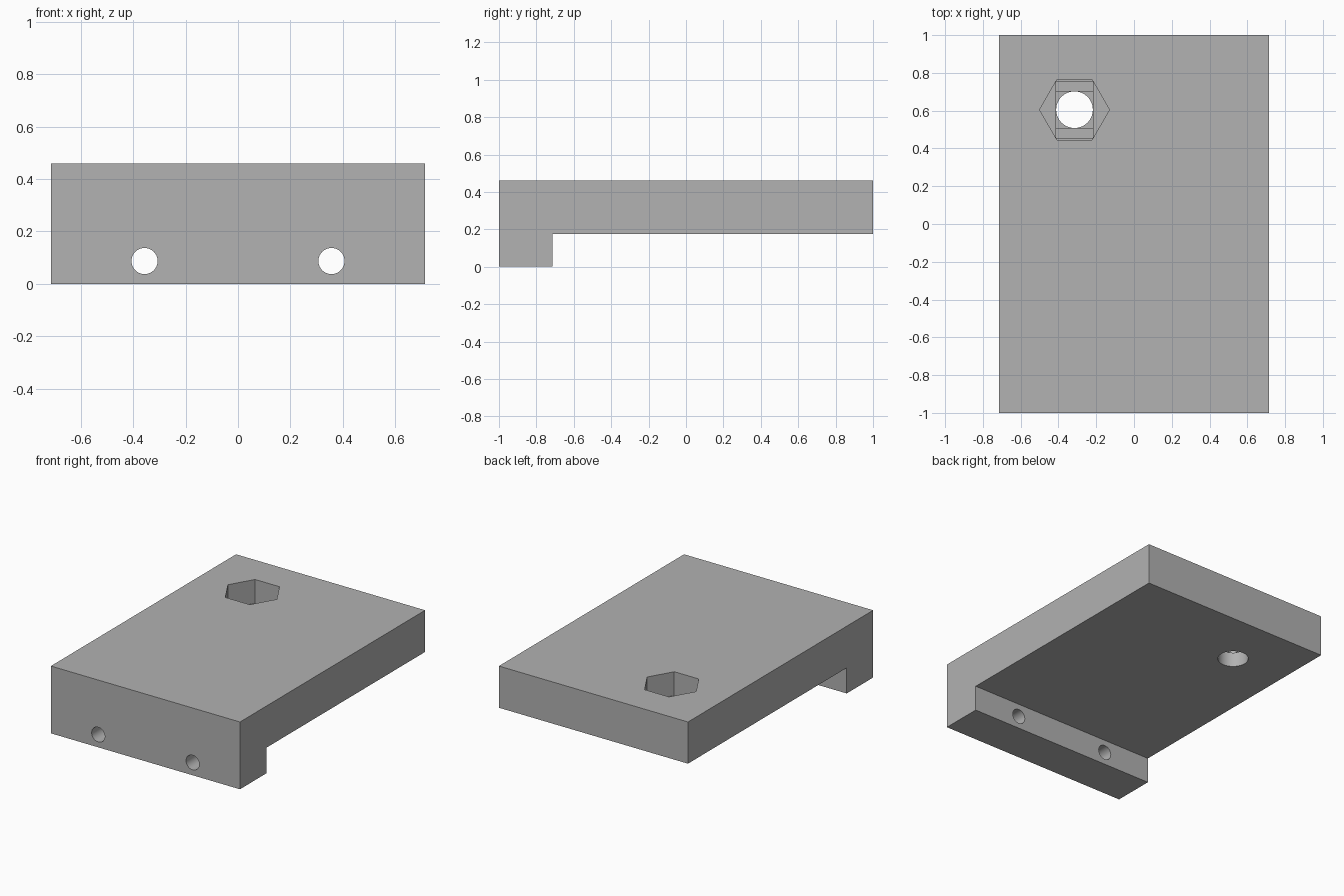
import bpy, bmesh, math
from mathutils import Matrix

cube = bpy.data.objects.get("Cube")
if cube:
    bpy.data.objects.remove(cube, do_unlink=True)

WIDTH, TOP, UNDER, LIP = 1.43, 0.46, 0.175, -0.715
NUT_X, NUT_Y = -0.315, 0.605

grey = bpy.data.materials.new("plain grey")
grey.use_nodes = True
colour = (0.445, 0.445, 0.445, 1)
grey.diffuse_color = colour
grey.node_tree.nodes["Principled BSDF"].inputs["Base Color"].default_value = colour


def add_object(name, bm):
    bmesh.ops.recalc_face_normals(bm, faces=bm.faces)
    mesh = bpy.data.meshes.new(name)
    bm.to_mesh(mesh)
    bm.free()
    mesh.materials.append(grey)
    obj = bpy.data.objects.new(name, mesh)
    bpy.context.collection.objects.link(obj)
    return obj


def prism(name, sides, radius, depth, matrix):
    bm = bmesh.new()
    bmesh.ops.create_cone(bm, cap_ends=True, segments=sides, radius1=radius,
                          radius2=radius, depth=depth, matrix=matrix)
    return add_object(name, bm)


def block(name, size, location):
    bm = bmesh.new()
    bmesh.ops.create_cube(bm, size=1, matrix=Matrix.Translation(location) @ Matrix.Diagonal((*size, 1)))
    return add_object(name, bm)


def span(bottom):
    """Centre and height of a cutter running from bottom to above the plate."""
    top = TOP + 0.1
    return (NUT_X, NUT_Y, (bottom + top) / 2), top - bottom


# Plate with a front lip: L-shaped side profile extruded across the width
bm = bmesh.new()
profile = [(-1, 0), (LIP, 0), (LIP, UNDER), (1, UNDER), (1, TOP), (-1, TOP)]
side = bm.faces.new([bm.verts.new((-WIDTH / 2, y, z)) for y, z in profile])
swept = bmesh.ops.extrude_face_region(bm, geom=[side])["geom"]
bmesh.ops.translate(bm, vec=(WIDTH, 0, 0),
                    verts=[v for v in swept if isinstance(v, bmesh.types.BMVert)])
plate = add_object("mounting_plate", bm)

cutters = []

# Bolt hole, its two thin stepped layers, and the hexagonal nut pocket
centre, height = span(UNDER - 0.1)
cutters.append(prism("bolt_hole_cutter", 48, 0.097, height, Matrix.Translation(centre)))
centre, height = span(0.275)
cutters.append(block("square_step_cutter", (0.195, 0.195, height), centre))
centre, height = span(0.286)
cutters.append(block("slot_step_cutter", (0.196, 0.30, height), centre))
centre, height = span(0.297)
hexagon = prism("nut_pocket_cutter", 6, 0.185, height, Matrix.Identity(4))
# Points of the hexagon lie along x
first = hexagon.data.vertices[0].co
hexagon.data.transform(Matrix.Translation(centre) @ Matrix.Rotation(-math.atan2(first.y, first.x), 4, "Z"))
cutters.append(hexagon)

# Pair of screw holes through the front lip
for x in (-0.357, 0.357):
    turn = Matrix.Translation((x, -0.86, 0.087)) @ Matrix.Rotation(math.pi / 2, 4, "X")
    cutters.append(prism("screw_hole_cutter", 40, 0.05, 0.5, turn))

bpy.context.view_layer.objects.active = plate
plate.select_set(True)
for cutter in cutters:
    cut = plate.modifiers.new(cutter.name, "BOOLEAN")
    cut.operation, cut.solver, cut.object = "DIFFERENCE", "EXACT", cutter
    bpy.ops.object.modifier_apply(modifier=cut.name)
    bpy.data.objects.remove(cutter, do_unlink=True)

bpy.ops.object.shade_smooth_by_angle(angle=math.radians(30))
